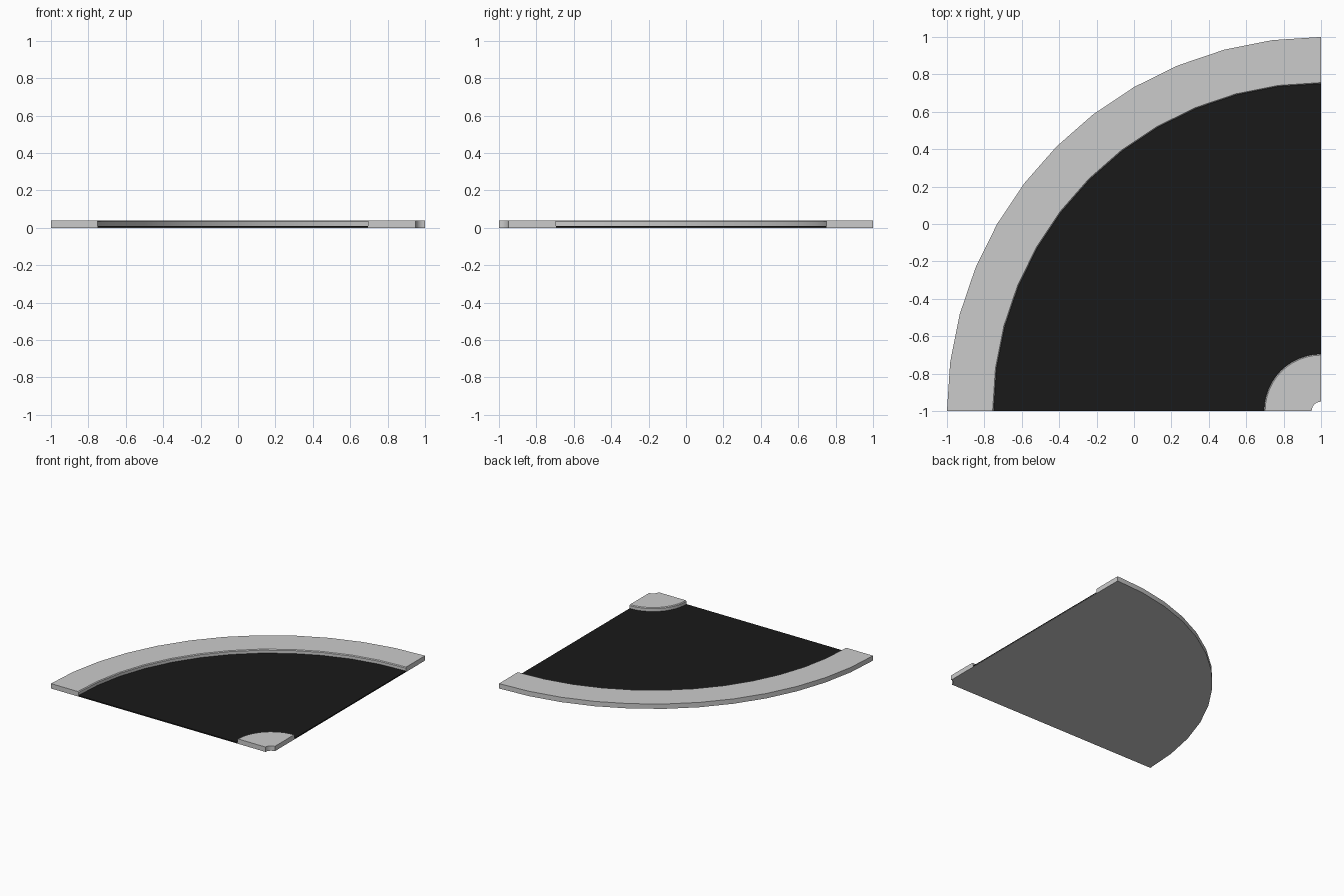
import bpy, bmesh
from math import sin, cos, pi

if "Cube" in bpy.data.objects:
    bpy.data.objects.remove(bpy.data.objects["Cube"])

CORNER = (1.0, -1.0)   # centre of the bend
STEPS = 12             # sides per quarter turn


def sweep(name, profile, colour=None):
    """Sweep a closed (radius, height) profile through the quarter bend."""
    bm = bmesh.new()
    rings = []
    for i in range(STEPS + 1):
        a = pi / 2 + (pi / 2) * i / STEPS
        rings.append([bm.verts.new((CORNER[0] + r * cos(a), CORNER[1] + r * sin(a), z))
                      for r, z in profile])
    n = len(profile)
    for a, b in zip(rings, rings[1:]):
        for j in range(n):
            k = (j + 1) % n
            bm.faces.new((a[j], a[k], b[k], b[j]))
    bm.faces.new(rings[0])
    bm.faces.new(rings[-1][::-1])
    bmesh.ops.recalc_face_normals(bm, faces=bm.faces)
    mesh = bpy.data.meshes.new(name)
    bm.to_mesh(mesh)
    bm.free()
    obj = bpy.data.objects.new(name, mesh)
    bpy.context.collection.objects.link(obj)
    if colour:
        mat = bpy.data.materials.new(name + "_colour")
        mat.diffuse_color = colour
        mat.use_nodes = True
        mat.node_tree.nodes["Principled BSDF"].inputs["Base Color"].default_value = mat.diffuse_color
        mesh.materials.append(mat)
    bpy.context.view_layer.objects.active = obj
    obj.select_set(True)
    bpy.ops.object.shade_smooth_by_angle(angle=pi / 6)
    obj.select_set(False)
    return obj


H, ROAD, BASE, C = 0.04, 0.01, 0.002, 0.006   # kerb top, road top, underside, kerb chamfer

# Pavements with a softened kerb edge facing the road
sweep("outer_pavement", [(1.75, 0), (2, 0), (2, H), (1.75 + C, H), (1.75, H - C)])
sweep("inner_pavement", [(0.05, 0), (0.305, 0), (0.305, H - C), (0.305 - C, H), (0.05, H)])

# Dark road surface on a thin grey underside
sweep("road", [(0.305, BASE), (1.75, BASE), (1.75, ROAD), (0.305, ROAD)], (0.01, 0.01, 0.01, 1))
sweep("road_underside", [(0.305, 0), (1.75, 0), (1.75, BASE), (0.305, BASE)])
